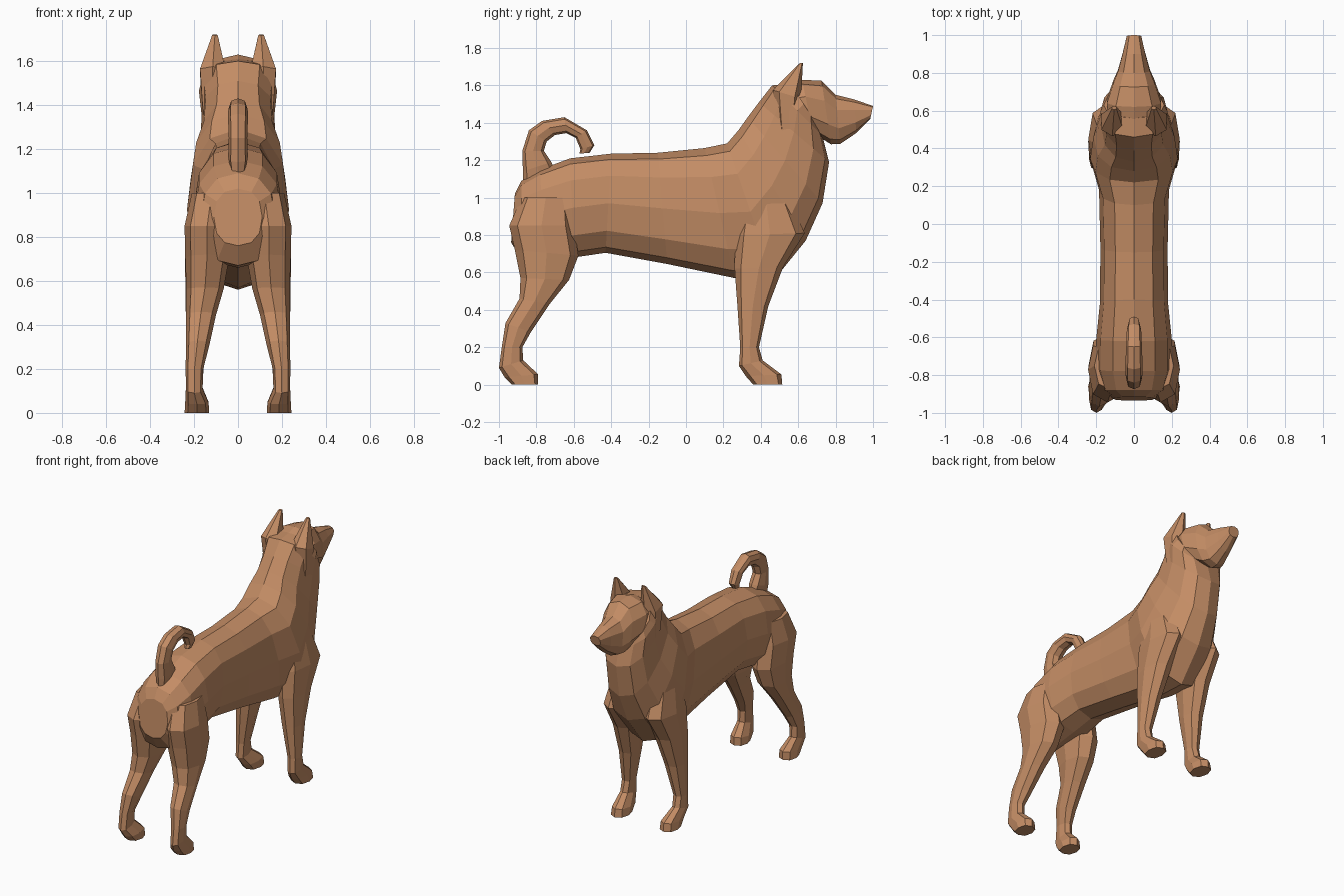
import bpy, bmesh, math
from mathutils import Vector

coat = bpy.data.materials.new("tan_coat")
coat.diffuse_color = (0.55, 0.265, 0.13, 1)


def loft(name, rings, sides=12, side=1, square=0.85):
    """Skin rings given as (centre x, half width, y, z of one end, y, z of other end)."""
    bm = bmesh.new()
    loops = []
    for cx, w, y0, z0, y1, z1 in rings:
        a, b = Vector((cx * side, y0, z0)), Vector((cx * side, y1, z1))
        mid, half = (a + b) / 2, (a - b) / 2
        loop = []
        for i in range(sides):
            t = 2 * math.pi * i / sides
            c, s = (math.copysign(abs(v) ** square, v) for v in (math.cos(t), math.sin(t)))
            loop.append(bm.verts.new(mid + half * c + Vector((w * s, 0, 0))))
        loops.append(loop)
    for l0, l1 in zip(loops, loops[1:]):
        for i in range(sides):
            j = (i + 1) % sides
            bm.faces.new((l0[i], l0[j], l1[j], l1[i]))
    bm.faces.new(loops[0])
    bm.faces.new(loops[-1])
    bmesh.ops.recalc_face_normals(bm, faces=bm.faces)
    mesh = bpy.data.meshes.new(name)
    bm.to_mesh(mesh)
    bm.free()
    mesh.materials.append(coat)
    ob = bpy.data.objects.new(name, mesh)
    bpy.context.collection.objects.link(ob)
    return ob


# Torso sweeping from the rump through the chest up into the neck
dog = loft("dog_body", [
    (0, .11, -.915, 1.02, -.935, .76),
    (0, .17, -.88, 1.09, -.88, .67),
    (0, .20, -.78, 1.15, -.76, .66),
    (0, .20, -.62, 1.21, -.60, .68),
    (0, .18, -.40, 1.235, -.43, .705),
    (0, .178, -.15, 1.24, -.10, .645),
    (0, .185, .10, 1.265, .26, .57),
    (0, .232, .22, 1.29, .47, .56),
    (0, .215, .28, 1.36, .64, .77),
    (0, .175, .33, 1.43, .73, .97),
    (0, .165, .39, 1.51, .765, 1.19),
    (0, .178, .46, 1.60, .73, 1.33),
    (0, .16, .56, 1.61, .70, 1.39)])

parts = []
# Head with tapering muzzle
parts.append(loft("head", [
    (0, .14, .54, 1.605, .60, 1.36),
    (0, .15, .62, 1.63, .68, 1.345),
    (0, .115, .725, 1.625, .775, 1.285),
    (0, .088, .80, 1.55, .825, 1.288),
    (0, .062, .90, 1.525, .91, 1.345),
    (0, .04, 1.0, 1.49, .985, 1.42)], sides=10))

# Curled tail
parts.append(loft("tail", [
    (0, .03, -.87, 1.05, -.68, 1.11),
    (0, .045, -.872, 1.14, -.72, 1.19),
    (0, .042, -.875, 1.25, -.76, 1.25),
    (0, .045, -.84, 1.36, -.745, 1.30),
    (0, .045, -.77, 1.41, -.70, 1.335),
    (0, .042, -.65, 1.43, -.64, 1.345),
    (0, .038, -.53, 1.36, -.59, 1.32),
    (0, .03, -.49, 1.28, -.565, 1.26),
    (0, .018, -.515, 1.24, -.57, 1.235)], sides=8))

for side, tag in ((1, "right"), (-1, "left")):
    # Front leg from shoulder to paw
    parts.append(loft("front_leg_" + tag, [
        (.14, .07, .31, 1.00, .54, 1.02),
        (.152, .09, .262, .80, .635, .81),
        (.16, .08, .26, .62, .52, .63),
        (.175, .062, .275, .42, .44, .42),
        (.197, .040, .29, .20, .39, .20),
        (.199, .038, .283, .10, .41, .13),
        (.187, .053, .32, .045, .51, .055),
        (.187, .056, .36, 0, .515, 0)], sides=8, side=side))
    # Hind leg from haunch to paw
    parts.append(loft("hind_leg_" + tag, [
        (.12, .09, -.88, 1.00, -.62, 1.00),
        (.14, .103, -.945, .85, -.60, .85),
        (.14, .10, -.915, .72, -.575, .69),
        (.15, .085, -.885, .57, -.625, .56),
        (.168, .068, -.89, .46, -.73, .43),
        (.184, .053, -.965, .33, -.83, .28),
        (.198, .040, -.985, .20, -.875, .20),
        (.199, .038, -1.0, .09, -.87, .13),
        (.187, .053, -.97, .04, -.79, .055),
        (.187, .056, -.93, 0, -.79, 0)], sides=8, side=side))
    # Pointed ear running down into the cheek ruff
    parts.append(loft("ear_" + tag, [
        (.12, .04, .50, 1.33, .575, 1.24),
        (.115, .065, .465, 1.575, .615, 1.53),
        (.105, .014, .605, 1.718, .625, 1.72)], sides=6, side=side))

# Merge every part into one closed skin
bpy.context.view_layer.objects.active = dog
for part in parts:
    mod = dog.modifiers.new("merge_" + part.name, 'BOOLEAN')
    mod.operation = 'UNION'
    mod.solver = 'EXACT'
    mod.object = part
    bpy.ops.object.modifier_apply(modifier=mod.name)
    bpy.data.objects.remove(part)
